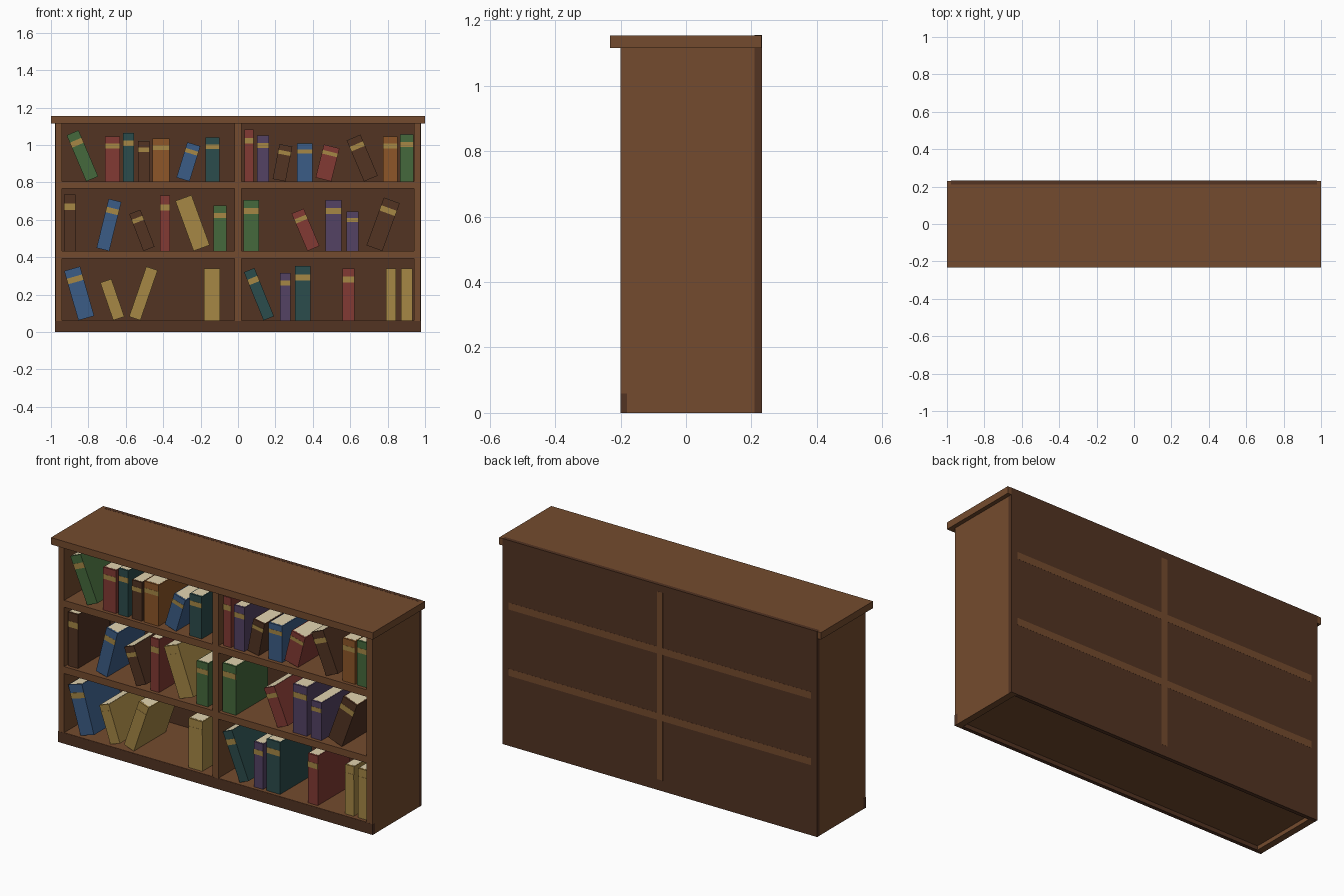
import bpy
import bmesh
import math
from mathutils import Matrix, Vector

cube = bpy.data.objects.get("Cube")
if cube:
    bpy.data.objects.remove(cube, do_unlink=True)


def make_material(name, hex_code):
    """Flat material from a display hex colour, stored as linear values."""
    srgb = [int(hex_code[i:i + 2], 16) / 255 for i in (0, 2, 4)]
    linear = [c / 12.92 if c < 0.04 else ((c + 0.055) / 1.055) ** 2.4 for c in srgb]
    mat = bpy.data.materials.new(name)
    mat.use_nodes = True
    mat.diffuse_color = (*linear, 1)
    mat.node_tree.nodes["Principled BSDF"].inputs["Base Color"].default_value = (*linear, 1)
    return mat


palette = {
    "wood": "744B2E", "dark": "523322", "green": "45693C", "red": "823A33",
    "teal": "2B4C4C", "blue": "3B5C86", "orange": "8D5628",
    "purple": "544264", "gold": "A68745", "cream": "E0D2AE",
}
materials = {name: make_material(name, code) for name, code in palette.items()}


def add_box(bm, low, high, slot=0):
    """Axis-aligned box between two corners."""
    low, high = Vector(low), Vector(high)
    matrix = Matrix.Translation((low + high) / 2) @ Matrix.Diagonal((*(high - low), 1))
    made = bmesh.ops.create_cube(bm, size=1, matrix=matrix)
    for face in {f for v in made["verts"] for f in v.link_faces}:
        face.material_index = slot


def finish(name, bm, colours):
    mesh = bpy.data.meshes.new(name)
    bm.to_mesh(mesh)
    bm.free()
    for colour in colours:
        mesh.materials.append(materials[colour])
    obj = bpy.data.objects.new(name, mesh)
    bpy.context.collection.objects.link(obj)
    return obj


def part(name, low, high, colour="wood"):
    bm = bmesh.new()
    add_box(bm, low, high)
    return finish(name, bm, [colour])


# Case
HALF, BOARD = 0.977, 0.037
FRONT, BACK = -0.2, 0.231
TOP, CAP = 1.115, 1.154
EPS = 0.0006
inner = HALF - BOARD
part("top_board", (-1, -0.232, TOP), (1, BACK, CAP))
for side, sign in (("left", 1), ("right", -1)):
    xs = sorted((sign * inner, sign * HALF))
    part(side + "_side", (xs[0], FRONT, 0), (xs[1], BACK, TOP))
part("back_panel", (-HALF - EPS, 0.21, 0), (HALF + EPS, BACK + EPS, CAP + EPS), "dark")
part("plinth", (-HALF - EPS, FRONT - EPS, 0), (HALF + EPS, -0.18, 0.06), "dark")
part("divider", (-0.018, FRONT, 0.06), (0.018, BACK + 2 * EPS, TOP))

# Shelves, by the height of their upper face
shelf_tops = {"bottom": 0.062, "middle": 0.433, "top": 0.805}
for level, z in shelf_tops.items():
    back = BACK if level == "bottom" else BACK + 2 * EPS
    part(level + "_shelf", (-inner, FRONT, z - 0.039), (inner, back, z))


# Books
SPINE, DEPTH = -0.18, 0.285


def book(name, floor, colour, x, width, height, lean=0):
    """Cover, page block and spine band, leaning by degrees toward +x."""
    w, h = width / 1000, height / 1000
    bm = bmesh.new()
    add_box(bm, (-w / 2, 0, 0), (w / 2, DEPTH, h), 0)
    add_box(bm, (-w * 0.44, 0.01, 0.01), (w * 0.44, DEPTH + EPS, h + EPS), 1)
    add_box(bm, (-w / 2, -0.001, h * 0.73), (w / 2, 0.001, h * 0.84), 2)
    bm.transform(Matrix.Rotation(math.radians(lean), 4, "Y"))
    # Rest the lowest corner on the shelf and centre the width on x
    xs = [v.co.x for v in bm.verts]
    lowest = min(v.co.z for v in bm.verts)
    shift = (x / 1000 - (min(xs) + max(xs)) / 2, SPINE, floor - lowest)
    bm.transform(Matrix.Translation(shift))
    finish(name, bm, [colour, "cream", "gold"])


# Each book: colour, centre x, width, height, lean (lengths in thousandths)
top_books = [
    ("green", -832, 69, 268, -23), ("red", -672, 80, 241), ("teal", -586, 59, 260),
    ("dark", -503, 62, 217), ("orange", -412, 90, 230), ("blue", -265, 73, 197, 17),
    ("teal", -137, 75, 236), ("red", 59, 48, 278), ("purple", 134, 64, 246),
    ("dark", 238, 70, 190, 11), ("blue", 358, 83, 204), ("red", 479, 86, 182, 14),
    ("dark", 664, 80, 238, -23), ("orange", 815, 78, 241), ("green", 902, 70, 252),
]
middle_books = [
    ("dark", -900, 62, 302), ("blue", -690, 70, 270, 14), ("dark", -514, 64, 212, -21),
    ("red", -391, 53, 297), ("gold", -243, 92, 285, -20), ("green", -96, 70, 243),
    ("green", 71, 83, 273), ("red", 361, 70, 217, -23), ("purple", 511, 86, 273),
    ("purple", 612, 64, 211), ("dark", 776, 90, 272, 20),
]
bottom_books = [
    ("blue", -849, 88, 275, -16), ("gold", -672, 63, 213, -19), ("gold", -506, 64, 283, 19),
    ("gold", -139, 86, 278), ("teal", 112, 60, 278, -22), ("purple", 253, 58, 254),
    ("teal", 346, 83, 291), ("red", 591, 62, 278), ("gold", 819, 54, 278),
    ("gold", 902, 60, 278),
]
rows = {"top": top_books, "middle": middle_books, "bottom": bottom_books}
for level, books in rows.items():
    for number, spec in enumerate(books, 1):
        book(f"{level}_shelf_book_{number}", shelf_tops[level], *spec)
